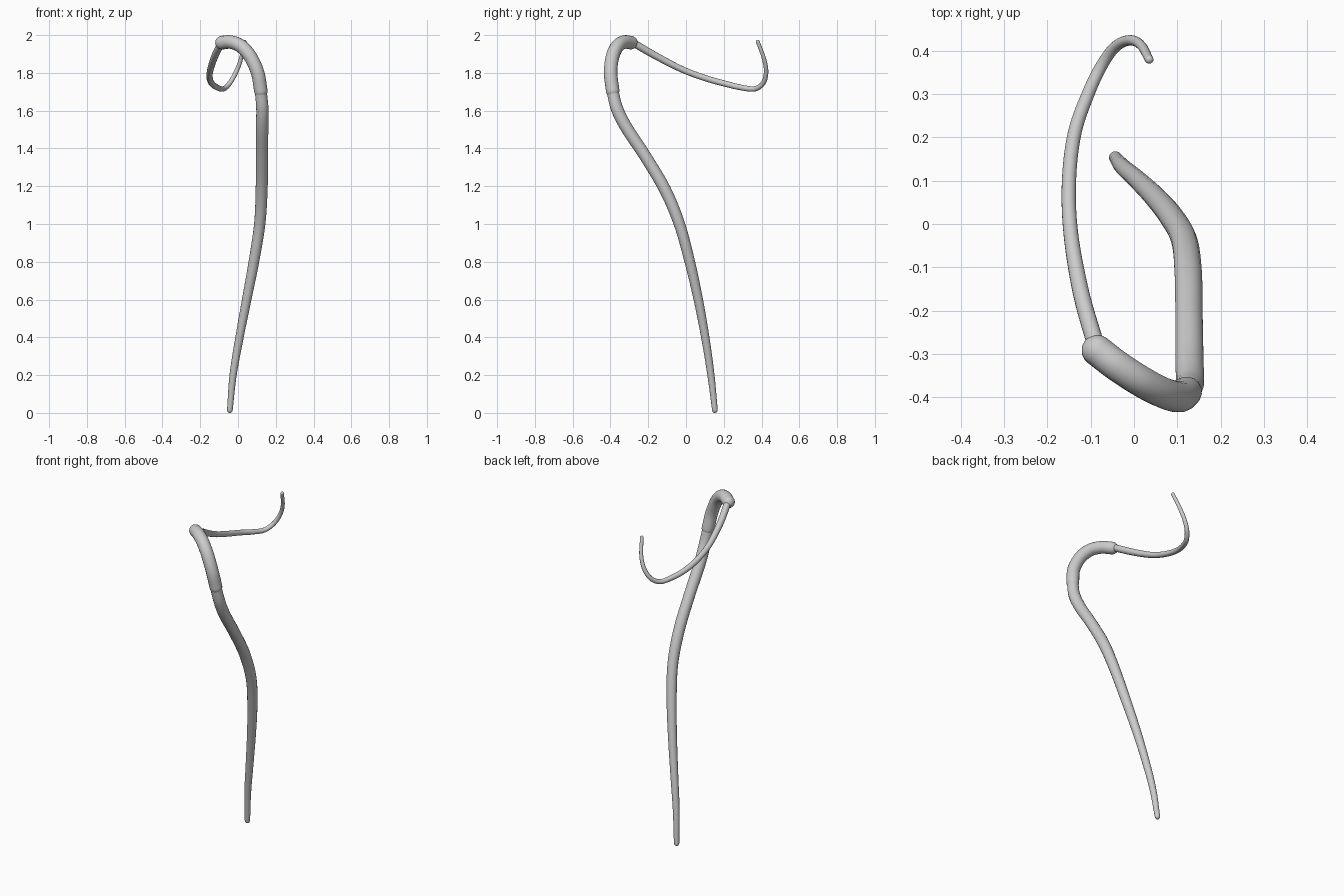
import bpy, math
from mathutils import Vector

if "Cube" in bpy.data.objects:
    bpy.data.objects.remove(bpy.data.objects["Cube"])


def spline(pts, steps=10):
    """Smooth (Catmull-Rom) path through x, y, z, radius points."""
    p = [Vector(q) for q in pts]
    p = [2 * p[0] - p[1]] + p + [2 * p[-1] - p[-2]]
    out = []
    for a, b, c, d in zip(p, p[1:], p[2:], p[3:]):
        for i in range(steps):
            t = i / steps
            out.append(0.5 * (2 * b + (c - a) * t + (2 * a - 5 * b + 4 * c - d) * t**2
                              + (3 * b - a - 3 * c + d) * t**3))
    return out + [p[-2]]


def cap(end, inner):
    """Extra path samples that close a tube end with a half sphere."""
    direction = (end.xyz - inner.xyz).normalized()
    out = []
    for k in range(1, 7):
        ang = k / 6 * math.pi / 2
        pos = end.xyz + direction * end.w * math.sin(ang)
        out.append(Vector((*pos, max(end.w * math.cos(ang), 0.0004))))
    return out


def tube(name, pts):
    path = spline(pts)
    path = cap(path[0], path[1])[::-1] + path + cap(path[-1], path[-2])
    cu = bpy.data.curves.new(name, 'CURVE')
    cu.dimensions = '3D'
    cu.bevel_depth = 1.0
    cu.bevel_resolution = 6
    cu.use_fill_caps = True
    s = cu.splines.new('POLY')
    s.points.add(len(path) - 1)
    for sp, v in zip(s.points, path):
        sp.co = (*v.xyz, 1)
        sp.radius = v.w
    ob = bpy.data.objects.new(name, cu)
    bpy.context.collection.objects.link(ob)
    bpy.ops.object.select_all(action='DESELECT')
    ob.select_set(True)
    bpy.context.view_layer.objects.active = ob
    bpy.ops.object.convert(target='MESH')
    bpy.ops.object.shade_smooth_by_angle(angle=math.radians(50))


# Long tapered lower stalk
tube("lower_stalk", [
    (-0.043, 0.153, 0.015, 0.015), (-0.026, 0.132, 0.2, 0.019), (0.008, 0.102, 0.4, 0.022),
    (0.046, 0.065, 0.6, 0.025), (0.084, 0.020, 0.8, 0.028), (0.115, -0.035, 1.0, 0.030),
    (0.125, -0.110, 1.18, 0.032), (0.127, -0.210, 1.35, 0.032), (0.128, -0.315, 1.51, 0.033),
    (0.129, -0.365, 1.61, 0.033), (0.121, -0.388, 1.70, 0.032)])

# Thick hooked neck
tube("hook", [
    (0.121, -0.388, 1.705, 0.036), (0.104, -0.399, 1.80, 0.036), (0.066, -0.389, 1.885, 0.036),
    (0.016, -0.363, 1.941, 0.036), (-0.038, -0.328, 1.963, 0.036), (-0.085, -0.292, 1.960, 0.036)])

# Thin curling tail
tube("curled_tail", [
    (-0.085, -0.29, 1.965, 0.020), (-0.122, -0.16, 1.890, 0.019), (-0.146, -0.02, 1.818, 0.017),
    (-0.150, 0.10, 1.773, 0.0165), (-0.137, 0.21, 1.742, 0.016), (-0.106, 0.30, 1.721, 0.015),
    (-0.075, 0.365, 1.716, 0.014), (-0.043, 0.409, 1.747, 0.013), (-0.010, 0.424, 1.805, 0.012),
    (0.016, 0.413, 1.875, 0.011), (0.035, 0.380, 1.965, 0.010)])
